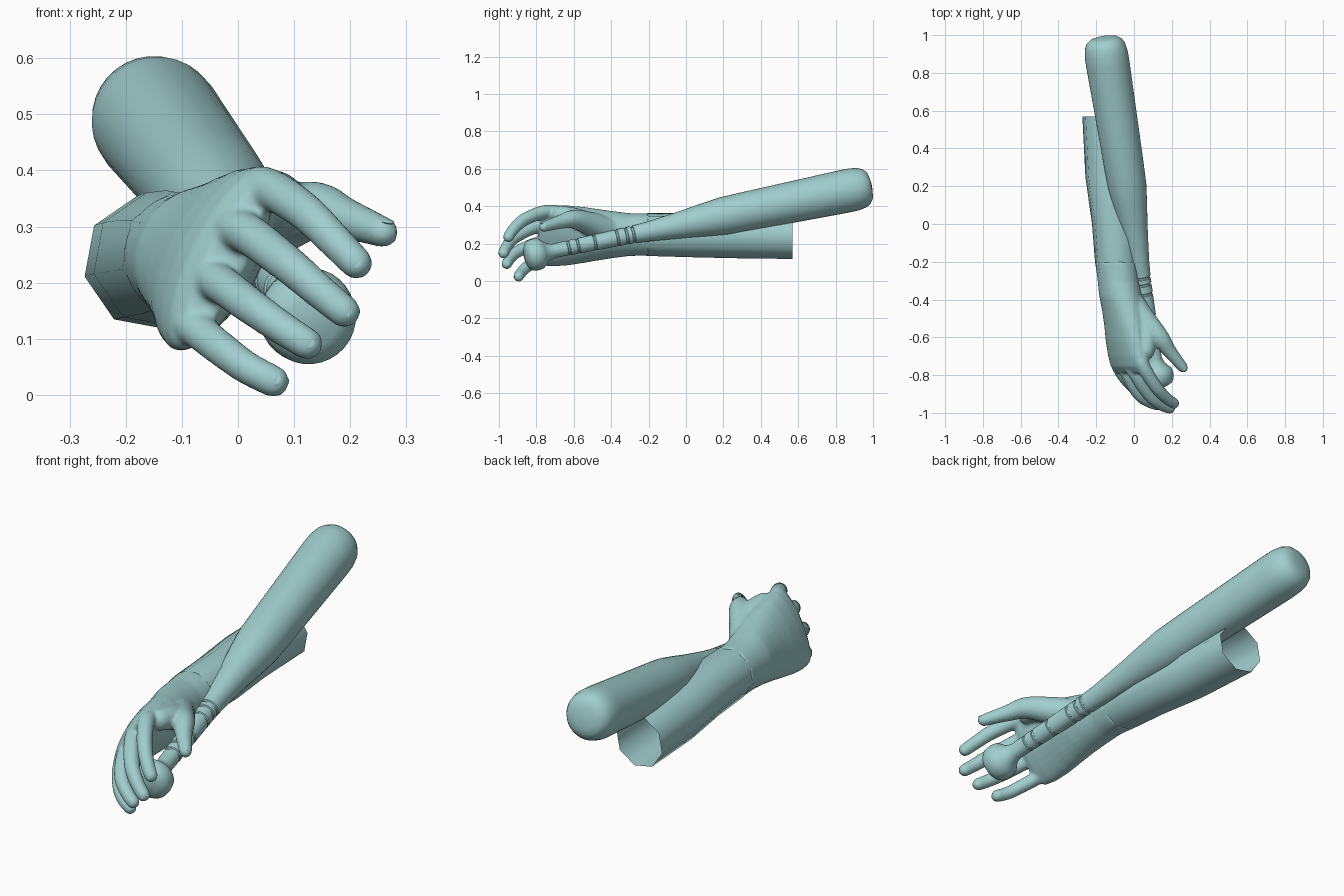
import bpy, bmesh, math
from mathutils import Vector, geometry

cube = bpy.data.objects.get("Cube")
if cube:
    bpy.data.objects.remove(cube)

teal = bpy.data.materials.new("pale_teal")
teal.use_nodes = True
teal.diffuse_color = (0.36, 0.62, 0.62, 1)
teal.node_tree.nodes["Principled BSDF"].inputs["Base Color"].default_value = (0.36, 0.62, 0.62, 1)


def finish(bm, name, angle=50):
    bmesh.ops.recalc_face_normals(bm, faces=bm.faces)
    mesh = bpy.data.meshes.new(name)
    bm.to_mesh(mesh)
    bm.free()
    obj = bpy.data.objects.new(name, mesh)
    bpy.context.collection.objects.link(obj)
    mesh.materials.append(teal)
    bpy.ops.object.select_all(action="DESELECT")
    obj.select_set(True)
    bpy.context.view_layer.objects.active = obj
    bpy.ops.object.shade_smooth_by_angle(angle=math.radians(angle))
    return obj


def loft(bm, sections, sides, caps=(True, True), turn=0):
    """Bridge rings given as (centre, first half axis, second half axis)."""
    rings = []
    for c, u, v in sections:
        angles = [turn + math.tau * i / sides for i in range(sides)]
        rings.append([bm.verts.new(c + u * math.cos(a) + v * math.sin(a)) for a in angles])
    for a, b in zip(rings, rings[1:]):
        for i in range(sides):
            j = (i + 1) % sides
            bm.faces.new((a[i], a[j], b[j], b[i]))
    for ring, cap in zip((rings[0], rings[-1]), caps):
        if cap:
            bm.faces.new(ring)


def frame(d):
    u = d.cross(Vector((0.3, 0.1, 1))).normalized()
    return u, d.cross(u).normalized()


def digit(bm, points, r0, r1):
    """Rounded, tapering finger along a smooth path."""
    p = [Vector(q) for q in points]
    path = []
    for i in range(len(p) - 1):
        before = p[max(i - 1, 0)]
        after = p[min(i + 2, len(p) - 1)]
        h1 = p[i] + (p[i + 1] - before) / 6
        h2 = p[i + 1] - (after - p[i]) / 6
        path += geometry.interpolate_bezier(p[i], h1, h2, p[i + 1], 9)[:-1]
    path.append(p[-1])
    sections = []
    for i, c in enumerate(path):
        d = (path[min(i + 1, len(path) - 1)] - path[max(i - 1, 0)]).normalized()
        r = r0 + (r1 - r0) * i / (len(path) - 1)
        gap = (p[-1] - c).length
        if gap < r:
            r *= max(0.08, math.sqrt(1 - (1 - gap / r) ** 2))
        u, v = frame(d)
        sections.append((c, u * r, v * r))
    loft(bm, sections, 16)


# Bat: a turned profile on a tilted axis, as (distance along y, radius)
START, END = Vector((0.125, -0.81, 0.14)), Vector((-0.155, 0.95, 0.50))
axis = (END - START).normalized()
side, up = frame(axis)


def bat_point(y):
    return START + (END - START) * (y - START.y) / (END.y - START.y)


profile = [(-0.862, 0.002), (-0.86, 0.045), (-0.848, 0.07), (-0.83, 0.083), (-0.80, 0.086),
           (-0.775, 0.081), (-0.76, 0.066), (-0.74, 0.048), (-0.71, 0.038)]
for y in (-0.63, -0.58, -0.49, -0.37, -0.32, -0.285):   # grip wrap seams
    r = 0.038 + (y + 0.71) * 0.02
    profile += [(y - 0.007, r), (y - 0.004, r - 0.004), (y + 0.004, r - 0.004), (y + 0.007, r + 0.001)]
profile += [(-0.2, 0.053), (-0.1, 0.064), (0, 0.076), (0.1, 0.090), (0.2, 0.102), (0.3, 0.105),
            (0.85, 0.116), (0.90, 0.115), (0.94, 0.108), (0.965, 0.095), (0.98, 0.075),
            (0.987, 0.045), (0.989, 0.003)]
bm = bmesh.new()
loft(bm, [(bat_point(y), side * r, up * r) for y, r in profile], 32)
finish(bm, "bat", 35)

# Forearm: eight-sided tube, open at the elbow end
bm = bmesh.new()
arm = [(0.57, -0.155, 0.236, 0.121), (0.25, -0.138, 0.241, 0.122), (0, -0.104, 0.246, 0.121),
       (-0.2, -0.092, 0.248, 0.117), (-0.3, -0.085, 0.248, 0.108)]
X, Z = Vector((1, 0, 0)), Vector((0, 0, 1))
loft(bm, [(Vector((x, y, z)), X * r, Z * r) for y, x, z, r in arm], 8, (False, False), math.radians(12))
finish(bm, "forearm")

# Hand: wrist and palm as tilted ovals (y, x, z, long half, short half, tilt)
palm = [(-0.2, -0.092, 0.248, 0.113, 0.113, 63), (-0.3, -0.083, 0.248, 0.116, 0.108, 63),
        (-0.38, -0.072, 0.248, 0.128, 0.108, 63), (-0.46, -0.058, 0.247, 0.144, 0.100, 63),
        (-0.54, -0.050, 0.246, 0.160, 0.090, 64), (-0.62, -0.045, 0.244, 0.173, 0.080, 64),
        (-0.70, -0.037, 0.242, 0.180, 0.068, 64), (-0.755, -0.030, 0.240, 0.176, 0.056, 64),
        (-0.79, -0.022, 0.238, 0.150, 0.036, 64)]
bm = bmesh.new()
sections = []
for y, x, z, a, b, tilt in palm:
    t = math.radians(tilt)
    sections.append((Vector((x, y, z)), Vector((math.cos(t), 0, math.sin(t))) * a,
                     Vector((-math.sin(t), 0, math.cos(t))) * b))
loft(bm, sections, 32)

# Fingers and thumb: root, knuckle, joints, tip
fingers = {
    "index": [(0.01, -0.64, 0.345), (0.045, -0.745, 0.37), (0.115, -0.86, 0.33), (0.175, -0.925, 0.272), (0.23, -0.96, 0.215)],
    "middle": [(-0.04, -0.66, 0.27), (0.0, -0.78, 0.295), (0.08, -0.905, 0.24), (0.145, -0.958, 0.185), (0.212, -0.982, 0.13)],
    "ring": [(-0.075, -0.66, 0.19), (-0.045, -0.775, 0.205), (0.02, -0.895, 0.16), (0.08, -0.942, 0.118), (0.147, -0.965, 0.076)],
    "little": [(-0.1, -0.66, 0.13), (-0.085, -0.755, 0.125), (-0.03, -0.84, 0.082), (0.02, -0.88, 0.046), (0.089, -0.902, 0.012)],
}
thickness = {"index": 0.041, "middle": 0.041, "ring": 0.038, "little": 0.035}
for name, path in fingers.items():
    digit(bm, path, thickness[name], 0.028)
thumb = [(-0.02, -0.42, 0.27), (0.055, -0.51, 0.305), (0.135, -0.6, 0.33), (0.19, -0.675, 0.315), (0.277, -0.782, 0.283)]
digit(bm, thumb, 0.078, 0.024)
digit(bm, [(0.02, -0.5, 0.30), (0.07, -0.6, 0.34), (0.05, -0.72, 0.36)], 0.06, 0.045)   # thumb web
hand = finish(bm, "hand")
remesh = hand.modifiers.new("blend", "REMESH")
remesh.mode = "VOXEL"
remesh.voxel_size = 0.007
remesh.use_smooth_shade = True
soften = hand.modifiers.new("soften", "SMOOTH")
soften.factor = 0.5
soften.iterations = 8

# Fingernails: thin domed plates on the backs of the tips
for name, path in list(fingers.items()) + [("thumb", thumb)]:
    joint, tip = Vector(path[-2]), Vector(path[-1])
    d = (tip - joint).normalized()
    out = Vector((0, 0, 1)) if name == "thumb" else Vector((-0.4, -0.8, 0.4))
    out = (out - d * out.dot(d)).normalized()
    across = d.cross(out)
    bm = bmesh.new()
    bmesh.ops.create_uvsphere(bm, u_segments=16, v_segments=8, radius=1)
    centre = tip - d * 0.028 + out * 0.021
    for v in bm.verts:
        v.co = centre + d * v.co.x * 0.019 + across * v.co.y * 0.014 + out * v.co.z * 0.0045
    finish(bm, name + "_nail")
